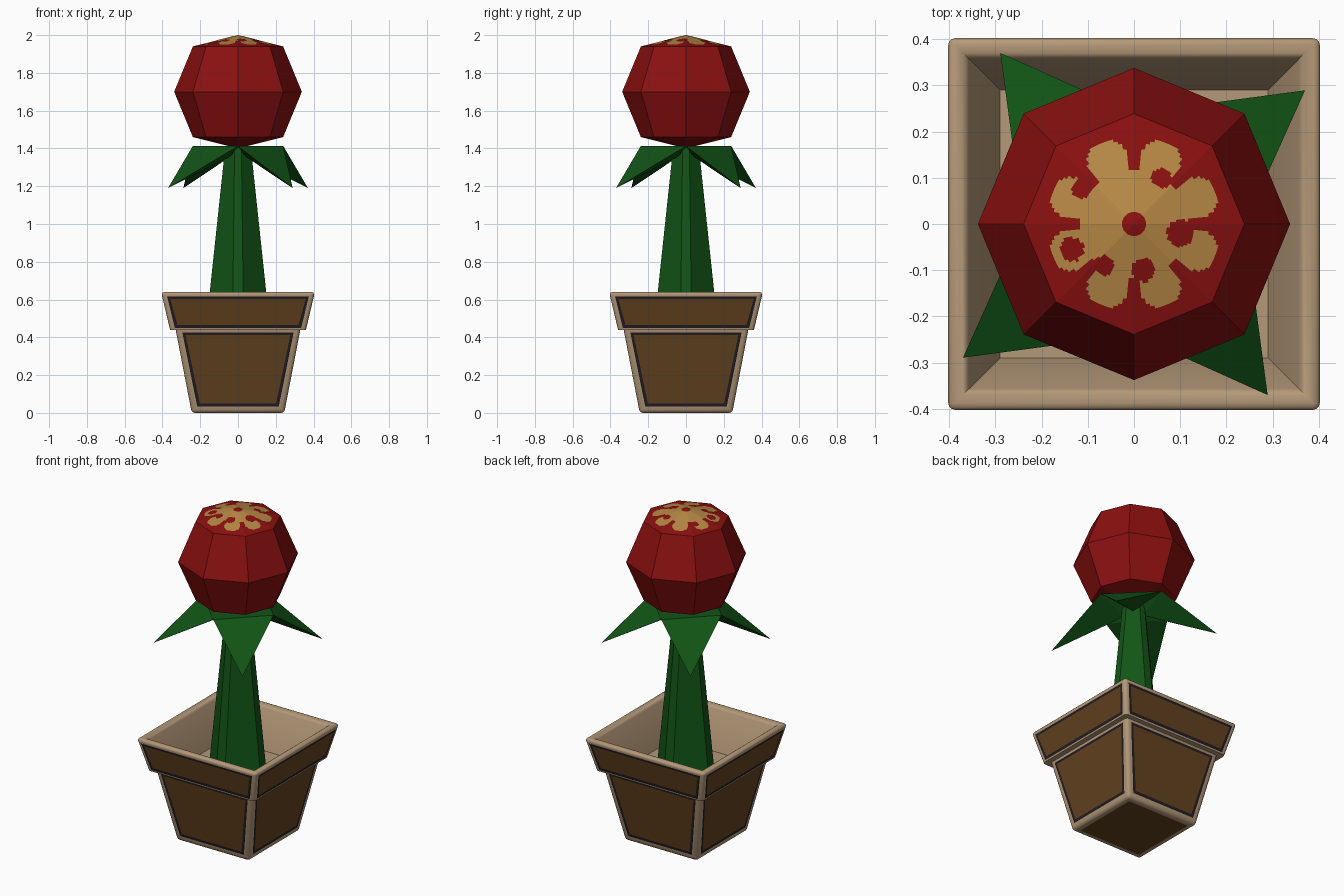
import bpy, bmesh, math
from mathutils import Vector

if "Cube" in bpy.data.objects:
    bpy.data.objects.remove(bpy.data.objects["Cube"])


def material(name, rgb):
    m = bpy.data.materials.new(name)
    m.diffuse_color = (*rgb, 1)
    m.use_nodes = True
    m.node_tree.nodes["Principled BSDF"].inputs["Base Color"].default_value = m.diffuse_color
    return m


TAN = material("tan_edge", (0.46, 0.32, 0.19))
BROWN = material("brown_panel", (0.125, 0.055, 0.014))
DARK = material("dark_outline", (0.017, 0.012, 0.016))
GREEN = material("leaf_green", (0.006, 0.09, 0.008))
RED = material("petal_red", (0.26, 0.005, 0.005))
GOLD = material("gold_pattern", (0.48, 0.25, 0.06))


def finish(bm, name, mats, smooth=False, normals=True):
    if normals:
        bmesh.ops.recalc_face_normals(bm, faces=bm.faces)
    me = bpy.data.meshes.new(name)
    bm.to_mesh(me)
    bm.free()
    ob = bpy.data.objects.new(name, me)
    bpy.context.collection.objects.link(ob)
    for m in mats:
        me.materials.append(m)
    if smooth:
        bpy.ops.object.select_all(action='DESELECT')
        ob.select_set(True)
        bpy.context.view_layer.objects.active = ob
        bpy.ops.object.shade_smooth_by_angle(angle=math.radians(40))
    return ob


def loft(bm, rings):
    """Skin a list of equal-length point rings and cap both ends."""
    rows = [[bm.verts.new(p) for p in r] for r in rings]
    n = len(rows[0])
    for a, b in zip(rows, rows[1:]):
        for i in range(n):
            j = (i + 1) % n
            bm.faces.new((a[i], a[j], b[j], b[i]))
    bm.faces.new(rows[0][::-1])
    bm.faces.new(rows[-1])
    return rows


# Pot: square flared body, overhanging rim, hollow inside
bm = bmesh.new()
profile = [(0.245, 0), (0.33, 0.44), (0.36, 0.44), (0.407, 0.64), (0.362, 0.64), (0.29, 0.40)]
rows = loft(bm, [[(x * h, y * h, z) for x, y in ((-1, -1), (1, -1), (1, 1), (-1, 1))]
                 for h, z in profile])
bmesh.ops.recalc_face_normals(bm, faces=bm.faces)
level = {v: i for i, row in enumerate(rows) for v in row}
rounded = [e for e in bm.edges if tuple(sorted(level[v] for v in e.verts))
           in {(0, 0), (0, 1), (2, 3), (3, 3), (4, 4)}]
bmesh.ops.bevel(bm, geom=rounded, offset=0.018, segments=3, profile=0.5, affect='EDGES')
bm.normal_update()

# Painted panels: tan border, dark outline, brown centre on each outer face
for f in list(bm.faces):
    c = f.calc_center_median()
    outward = f.normal.x * c.x + f.normal.y * c.y > 0.1
    if f.calc_area() < 0.06 or not (outward or f.normal.z < -0.9):
        continue
    body = c.z < 0.44
    bmesh.ops.inset_individual(bm, faces=[f], thickness=0.022 if body else 0.012)
    if outward:
        f.material_index = 2
        bmesh.ops.inset_individual(bm, faces=[f], thickness=0.022)
    f.material_index = 1
finish(bm, "pot", [TAN, BROWN, DARK], smooth=True, normals=False)


# Stem: tapered, square with narrow chamfered corners on the axes
def stem_ring(r, c, z):
    return [(c, -r, z), (r, -c, z), (r, c, z), (c, r, z),
            (-c, r, z), (-r, c, z), (-r, -c, z), (-c, -r, z)]


bm = bmesh.new()
loft(bm, [stem_ring(0.175, 0.03, 0.40), stem_ring(0.068, 0.018, 1.405)])
finish(bm, "stem", [GREEN])

# Leaves: four drooping points hanging off a flat collar
bm = bmesh.new()
for k in range(4):
    a = k * math.pi / 2
    def at(r, ang, z):
        return bm.verts.new((r * math.cos(a + ang), r * math.sin(a + ang), z))
    centre, left, right = at(0, 0, 1.412), at(0.24, 0, 1.412), at(0.24, math.pi / 2, 1.412)
    tip = at(0.47, math.radians(38), 1.19)
    under = at(0.05, math.pi / 4, 1.36)
    bm.faces.new((centre, left, right))
    bm.faces.new((left, tip, right))
    bm.faces.new((left, under, tip))
    bm.faces.new((tip, under, right))
    bm.faces.new((centre, under, left))
    bm.faces.new((centre, right, under))
finish(bm, "leaves", [GREEN])

# Flower head: flat-faced ball with eight sides
bm = bmesh.new()
rows = loft(bm, [[(r * math.cos(i * math.pi / 4), r * math.sin(i * math.pi / 4), z) for i in range(8)]
                 for r, z in ((0.239, 1.46), (0.338, 1.70), (0.239, 1.94))])
caps = [f for f in bm.faces if len(f.verts) == 8]
for f in caps:
    top = f.calc_center_median().z > 1.7
    res = bmesh.ops.poke(bm, faces=[f])
    res["verts"][0].co.z = 2.0 if top else 1.40
finish(bm, "flower_head", [RED])

# Gold pattern: lobed rosette with red holes, laid on the top facets
HOLES = [(0, 0, 0.029), (0.06, 0.10, 0.022), (0.10, -0.02, 0.029), (0.02, -0.10, 0.026),
         (-0.065, -0.09, 0.022), (-0.135, -0.055, 0.026), (-0.115, 0.075, 0.022)]
LOBES = [(0.146 * math.cos(math.pi / 8 + k * math.pi / 4),
          0.146 * math.sin(math.pi / 8 + k * math.pi / 4)) for k in range(8)]


def is_gold(x, y):
    if any(math.hypot(x - hx, y - hy) < hr for hx, hy, hr in HOLES):
        return False
    return math.hypot(x, y) < 0.115 or any(math.hypot(x - a, y - b) < 0.045 for a, b in LOBES)


def cap_point(r, t):
    d = r * math.cos(t % (math.pi / 4) - math.pi / 8) / (0.239 * math.cos(math.pi / 8))
    return Vector((r * math.cos(t), r * math.sin(t), 2.0015 - 0.06 * d))


bm = bmesh.new()
NR, NT = 30, 128
for i in range(2, NR):
    for j in range(NT):
        r0, r1 = 0.195 * i / NR, 0.195 * (i + 1) / NR
        t0, t1 = math.tau * j / NT, math.tau * (j + 1) / NT
        rm, tm = (r0 + r1) / 2, (t0 + t1) / 2
        if is_gold(rm * math.cos(tm), rm * math.sin(tm)):
            bm.faces.new([bm.verts.new(cap_point(r, t))
                          for r, t in ((r0, t0), (r1, t0), (r1, t1), (r0, t1))])
bmesh.ops.remove_doubles(bm, verts=bm.verts, dist=0.0002)
finish(bm, "gold_rosette", [GOLD], normals=False)
